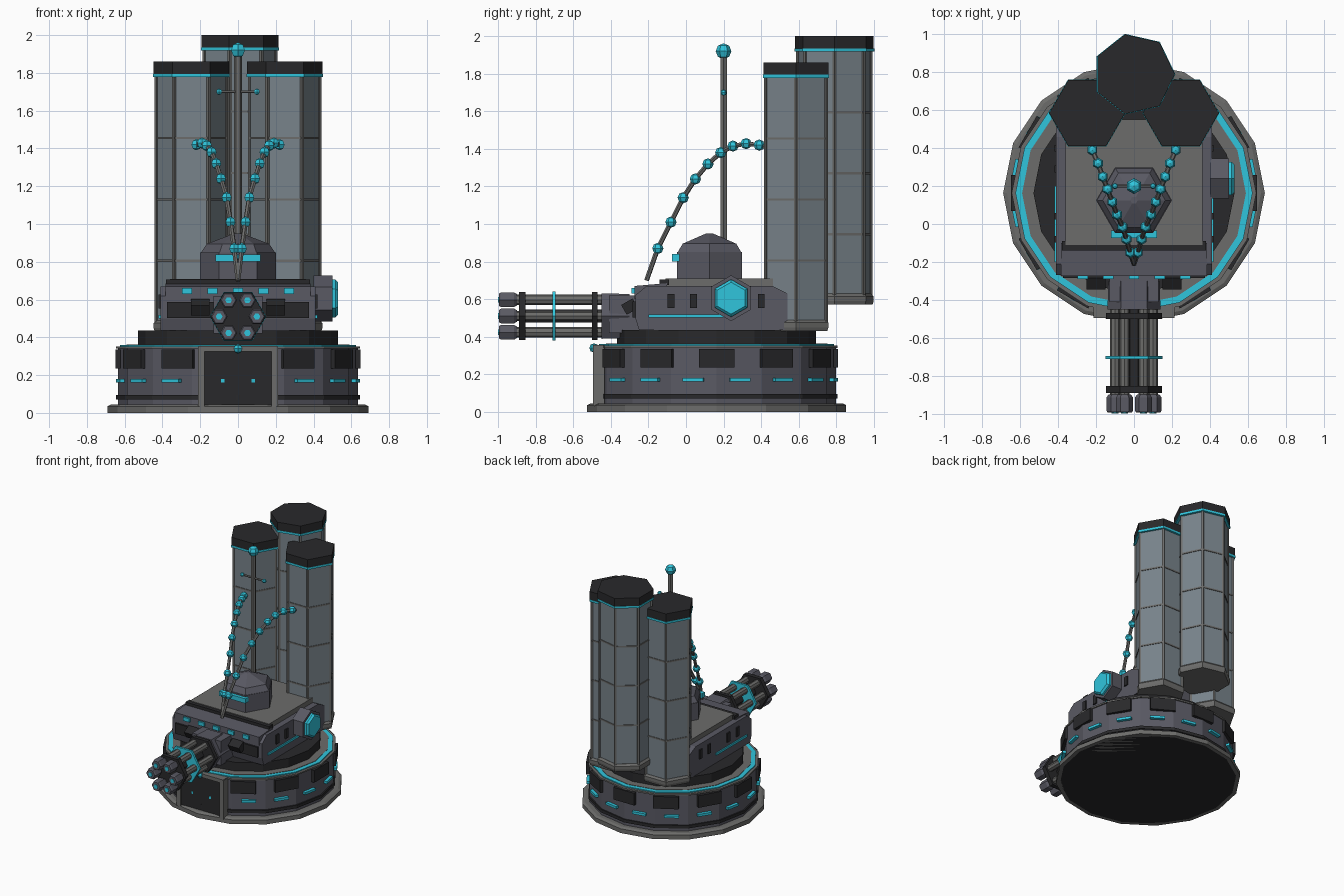
import bpy, bmesh
from math import pi, sin, cos, radians
from mathutils import Vector, Matrix

if "Cube" in bpy.data.objects:
    bpy.data.objects.remove(bpy.data.objects["Cube"])


def mat(name, *c):
    m = bpy.data.materials.new(name)
    m.diffuse_color = (*c, 1)
    m.use_nodes = True
    m.node_tree.nodes["Principled BSDF"].inputs["Base Color"].default_value = m.diffuse_color
    return m


GREY = mat("grey", .15, .15, .145)
SLATE = mat("slate", .10, .10, .125)
STEEL = mat("steel", .19, .23, .26)
DARK = mat("dark", .022, .022, .024)
CYAN = mat("cyan", .03, .56, .72)


def finish(name, bm, m, M=Matrix()):
    bmesh.ops.recalc_face_normals(bm, faces=bm.faces)
    me = bpy.data.meshes.new(name)
    bm.to_mesh(me)
    bm.free()
    me.transform(M)
    me.materials.append(m)
    ob = bpy.data.objects.new(name, me)
    bpy.context.collection.objects.link(ob)
    return ob


def lathe(name, prof, n, m, M=Matrix(), phase=0):
    """Faceted solid of revolution about local z from (radius, z) points."""
    bm = bmesh.new()
    rings = [[bm.verts.new((r * cos(phase + 2 * pi * i / n), r * sin(phase + 2 * pi * i / n), z))
              for i in range(n)] for r, z in prof]
    for a, b in zip(rings, rings[1:]):
        for i in range(n):
            bm.faces.new((a[i], a[(i + 1) % n], b[(i + 1) % n], b[i]))
    bm.faces.new(rings[0])
    bm.faces.new(rings[-1])
    return finish(name, bm, m, M)


def disc(name, r, z0, z1, n, m, M=Matrix(), phase=0):
    return lathe(name, [(r, z0), (r, z1)], n, m, M, phase)


def box(name, size, c, m, M=Matrix()):
    bm = bmesh.new()
    bmesh.ops.create_cube(bm, size=1, matrix=Matrix.Translation(c) @ Matrix.Diagonal((*size, 1)))
    return finish(name, bm, m, M)


def extrude_x(name, pts, hw, m):
    """Side profile of (y, z) points, extruded across x."""
    bm = bmesh.new()
    a, b = ([bm.verts.new((x, y, z)) for y, z in pts] for x in (-hw, hw))
    n = len(pts)
    for i in range(n):
        bm.faces.new((a[i], a[(i + 1) % n], b[(i + 1) % n], b[i]))
    bm.faces.new(a)
    bm.faces.new(b)
    return finish(name, bm, m)


def ball(name, r, c, m):
    bm = bmesh.new()
    bmesh.ops.create_uvsphere(bm, u_segments=6, v_segments=4, radius=r, matrix=Matrix.Translation(c))
    return finish(name, bm, m)


def rod(name, p, q, r, m, n=6):
    p, q = Vector(p), Vector(q)
    d = q - p
    M = Matrix.Translation(p) @ d.to_track_quat('Z', 'Y').to_matrix().to_4x4()
    return disc(name, r, 0, d.length, n, m, M)


def spin(a, c):
    return Matrix.Translation(c) @ Matrix.Rotation(a, 4, 'Z')


# round base
C = Vector((0, .163, 0))
T = Matrix.Translation(C)
lathe("base_foot", [(.69, 0), (.69, .035), (.67, .045)], 16, GREY, T)
disc("base_underside", .66, -.0, .02, 16, DARK, T)
disc("base_wall", .635, .04, .345, 16, SLATE, T)
disc("base_dark_band", .645, .07, .095, 16, DARK, T)
disc("base_lip", .645, .34, .352, 16, GREY, T)
lathe("base_light_ring", [(.625, .345), (.625, .36), (.6, .36)], 16, CYAN, T)
disc("base_deck", .59, .345, .363, 16, GREY, T)
disc("turret_ring", .53, .36, .435, 16, DARK, T)
for i in range(12):
    if i != 9:
        box("base_window", (.025, .19, .1), (.635, 0, .285), DARK, spin(i * pi / 6, C))
for i in range(16):
    box("base_light", (.03, .11, .02), (.633, 0, .17), CYAN, spin((i + .5) * pi / 8, C))

# front door
box("door_panel", (.36, .04, .32), (0, -.46, .19), DARK)
for s in (-1, 1):
    box("door_post", (.035, .06, .32), (s * .195, -.465, .19), GREY)
box("door_lintel", (.42, .06, .03), (0, -.465, .34), GREY)
ball("door_light", .025, (0, -.49, .34), CYAN)

# turret hull
extrude_x("hull", [(-.25, .435), (-.27, .5), (-.27, .62), (-.21, .67), (.46, .67), (.54, .63), (.54, .435)], .41, SLATE)
extrude_x("hull_brow", [(-.275, .6), (-.275, .67), (-.1, .685), (-.1, .6)], .385, SLATE)
box("hull_top_plate", (.72, .66, .05), (0, .22, .685), GREY)
box("hull_top_slat", (.76, .05, .03), (0, -.115, .69), DARK)
box("hull_visor", (.75, .03, .085), (0, -.27, .545), DARK)
for i in range(-2, 3):
    box("brow_light", (.055, .05, .03), (i * .135, -.265, .645), CYAN)
for s in (-1, 1):
    for y in (-.08, .04, .29, .4):
        box("hull_slot", (.02, .035, .075), (s * .41, y, .59), DARK)
    box("hull_side_light", (.02, .4, .018), (s * .41, 0, .51), CYAN)
    box("visor_ear", (.1, .07, .06), (0, 0, 0), DARK,
        Matrix.Translation((s * .2, -.3, .56)) @ Matrix.Rotation(radians(30), 4, 'X'))

# hexagonal sensor pod on the right side
P = Matrix.Translation((.4, .24, .605)) @ Matrix.Rotation(pi / 2, 4, 'Y')
disc("sensor_pod", .122, 0, .1, 6, SLATE, P)
lathe("sensor_lens", [(.1, .09), (.1, .115), (.085, .13)], 6, CYAN, P)

# gun: local z points forward (-y)
G = Matrix.Translation((0, 0, .51)) @ Matrix.Rotation(pi / 2, 4, 'X')
box("gun_mount", (.26, .2, .2), (0, -.31, .52), SLATE)
lathe("gun_housing", [(.135, .3), (.14, .45)], 6, SLATE, G)
for name, r, z0, z1, m in (("gun_rear_collar", .147, .47, .5, DARK), ("gun_light_collar", .15, .695, .712, CYAN),
                           ("gun_front_collar", .147, .855, .89, DARK)):
    disc(name, r, z0, z1, 6, m, G)
disc("gun_core", .04, .45, .86, 6, DARK, G)
for i in range(6):
    B = G @ Matrix.Translation((.1 * cos(i * pi / 3), .1 * sin(i * pi / 3), 0))
    disc("gun_barrel", .027, .44, .93, 8, GREY, B)
    lathe("gun_muzzle", [(.035, .9), (.045, .915), (.045, .985), (.038, .995)], 6, SLATE, B)
    disc("gun_bore", .018, .98, 1.0, 6, CYAN, B)


# tall tanks
def tank(x, y, z, n, r):
    M = Matrix.Translation((x, y, z))
    disc("tank_body", r * .92, .04, 1.36, n, STEEL, M)
    lathe("tank_foot", [(r * .97, 0), (r, .02), (r, .045), (r * .93, .06)], n, GREY, M)
    disc("tank_light_band", r * 1.015, 1.348, 1.365, n, CYAN, M)
    disc("tank_cap", r, 1.363, 1.43, n, DARK, M)
    for k in (.375, .7, 1.025):
        disc("tank_hoop", r * .945, k - .006, k + .006, n, GREY, M)
    for i in range(n):
        a = 2 * pi * i / n
        p = Vector((x + r * .92 * cos(a), y + r * .92 * sin(a), z + .04))
        rod("tank_rib", p, p + Vector((0, 0, 1.31)), .011, GREY, 4)


for s in (-1, 1):
    tank(s * .247, .585, .43, 6, .2)
tank(0, .79, .57, 7, .215)

# cupola and mast
K = Matrix.Translation((0, .125, 0))
disc("cupola", .2, .7, .85, 6, SLATE, K)
lathe("cupola_dome", [(.195, .85), (.165, .895), (.02, .95)], 6, SLATE, K)
box("cupola_visor", (.24, .04, .038), (0, -.055, .82), CYAN)
rod("mast", (0, .2, .88), (0, .2, 1.9), .02, GREY)
ball("mast_beacon", .042, (0, .2, 1.92), CYAN)
rod("mast_crossbar", (-.1, .2, 1.7), (.1, .2, 1.7), .008, GREY)
for s in (-1, 1):
    ball("crossbar_light", .017, (s * .1, .2, 1.7), CYAN)

# beaded cables arching from hull front to the tanks
PATH = [(.0, -.21, .7), (.02, -.15, .87), (.04, -.08, 1.01), (.06, -.015, 1.14), (.09, .05, 1.24), (.115, .117, 1.32),
        (.14, .185, 1.38), (.165, .25, 1.415), (.19, .32, 1.428), (.22, .39, 1.42), (.225, .43, 1.41)]
for s in (-1, 1):
    pts = [Vector((s * x, y, z)) for x, y, z in PATH]
    for p, q in zip(pts, pts[1:]):
        rod("cable", p, q, .013, GREY)
    for p in pts[1:-1]:
        ball("cable_bead", .03, p, CYAN)
